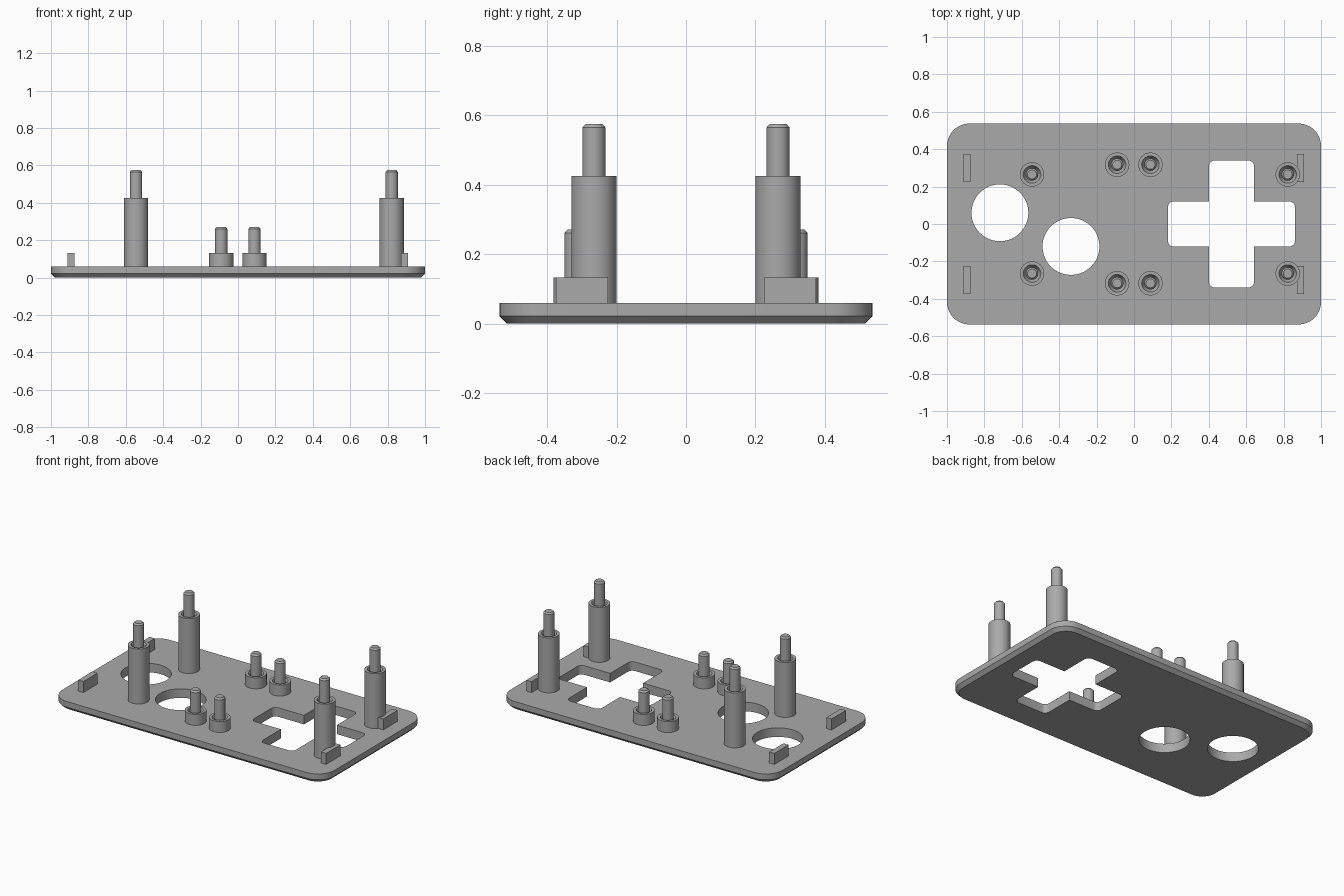
import bpy, bmesh
from math import pi, cos, sin
from mathutils import Vector

cube = bpy.data.objects.get("Cube")
if cube:
    bpy.data.objects.remove(cube)

grey = bpy.data.materials.new("grey plastic")
grey.use_nodes = True
colour = (0.4, 0.4, 0.4, 1)
grey.diffuse_color = colour
grey.node_tree.nodes["Principled BSDF"].inputs["Base Color"].default_value = colour

TOP = 0.06
CHAMFER = 0.022


def finish(name, bm):
    bmesh.ops.recalc_face_normals(bm, faces=bm.faces[:])
    mesh = bpy.data.meshes.new(name)
    bm.to_mesh(mesh)
    bm.free()
    mesh.materials.append(grey)
    obj = bpy.data.objects.new(name, mesh)
    bpy.context.collection.objects.link(obj)
    bpy.ops.object.select_all(action='DESELECT')
    obj.select_set(True)
    bpy.context.view_layer.objects.active = obj
    bpy.ops.object.shade_smooth_by_angle(angle=0.5)


def arc(cx, cy, r, start, end, steps):
    return [(cx + r * cos(start + (end - start) * i / steps),
             cy + r * sin(start + (end - start) * i / steps)) for i in range(steps + 1)]


def rounded_rect(hx, hy, r):
    points = []
    for i, (sx, sy) in enumerate([(1, 1), (-1, 1), (-1, -1), (1, -1)]):
        points += arc(sx * (hx - r), sy * (hy - r), r, i * pi / 2, (i + 1) * pi / 2, 10)
    return points


def circle(cx, cy, r):
    return arc(cx, cy, r, 0, 2 * pi, 64)[:-1]


def rounded_cross(cx, cy, arm, half, r):
    # One arm end with two rounded corners and an inner corner, turned four times
    end = arc(arm - r, -half + r, r, -pi / 2, 0, 6) + arc(arm - r, half - r, r, 0, pi / 2, 6)
    end.append((half, half))
    points = []
    for c, s in [(1, 0), (0, 1), (-1, 0), (0, -1)]:
        points += [(cx + x * c - y * s, cy + x * s + y * c) for x, y in end]
    return points


def add_loop(bm, points, z):
    verts = [bm.verts.new((x, y, z)) for x, y in points]
    edges = [bm.edges.new((verts[i - 1], verts[i])) for i in range(len(verts))]
    return verts, edges


def wall(bm, a, b):
    for i in range(len(a)):
        bm.faces.new((a[i - 1], a[i], b[i], b[i - 1]))


# Face plate: rounded outline with chamfered underside, two round holes and a cross hole
bm = bmesh.new()
outer_top = rounded_rect(1, 0.537, 0.12)
outer_low = rounded_rect(1 - CHAMFER, 0.537 - CHAMFER, 0.12 - CHAMFER)
holes = [circle(-0.717, 0.06, 0.152), circle(-0.337, -0.12, 0.152),
         rounded_cross(0.521, 0, 0.34, 0.121, 0.032)]
rim, rim_edges = add_loop(bm, outer_top, TOP)
belt, _ = add_loop(bm, outer_top, CHAMFER)
base, base_edges = add_loop(bm, outer_low, 0)
for hole in holes:
    upper, upper_edges = add_loop(bm, hole, TOP)
    lower, lower_edges = add_loop(bm, hole, 0)
    rim_edges += upper_edges
    base_edges += lower_edges
    wall(bm, upper, lower)
bmesh.ops.triangle_fill(bm, edges=rim_edges, use_beauty=True, normal=Vector((0, 0, 1)))
bmesh.ops.triangle_fill(bm, edges=base_edges, use_beauty=True, normal=Vector((0, 0, -1)))
wall(bm, rim, belt)
wall(bm, belt, base)
finish("face_plate", bm)


# Posts: a sleeve with a recessed ring around a chamfered pin
def post(name, x, y, sleeve_top, pin_top):
    profile = [(0.065, TOP - 0.01), (0.065, sleeve_top), (0.047, sleeve_top),
               (0.033, sleeve_top - 0.03), (0.033, pin_top - 0.01), (0.024, pin_top)]
    bm = bmesh.new()
    rings = [add_loop(bm, arc(x, y, r, 0, 2 * pi, 40)[:-1], z)[0] for r, z in profile]
    for a, b in zip(rings, rings[1:]):
        wall(bm, a, b)
    bm.faces.new(rings[0])
    bm.faces.new(rings[-1])
    finish(name, bm)


def block(name, x, y, hx, hy, z0, z1):
    bm = bmesh.new()
    made = bmesh.ops.create_cube(bm, size=2)
    bmesh.ops.scale(bm, verts=made["verts"], vec=(hx, hy, (z1 - z0) / 2))
    bmesh.ops.translate(bm, verts=made["verts"], vec=(x, y, (z0 + z1) / 2))
    finish(name, bm)


for side, s in (("front", -1), ("back", 1)):
    for hand, tall_x, short_x, tab_x in (("right", -0.545, -0.09, -0.893),
                                         ("left", 0.822, 0.088, 0.891)):
        label = side + "_" + hand
        post("tall_post_" + label, tall_x, s * 0.265, 0.425, 0.575)
        post("short_post_" + label, short_x, s * 0.317, 0.133, 0.271)
        block("locating_tab_" + label, tab_x, s * 0.3, 0.019, 0.075, TOP - 0.01, 0.133)
